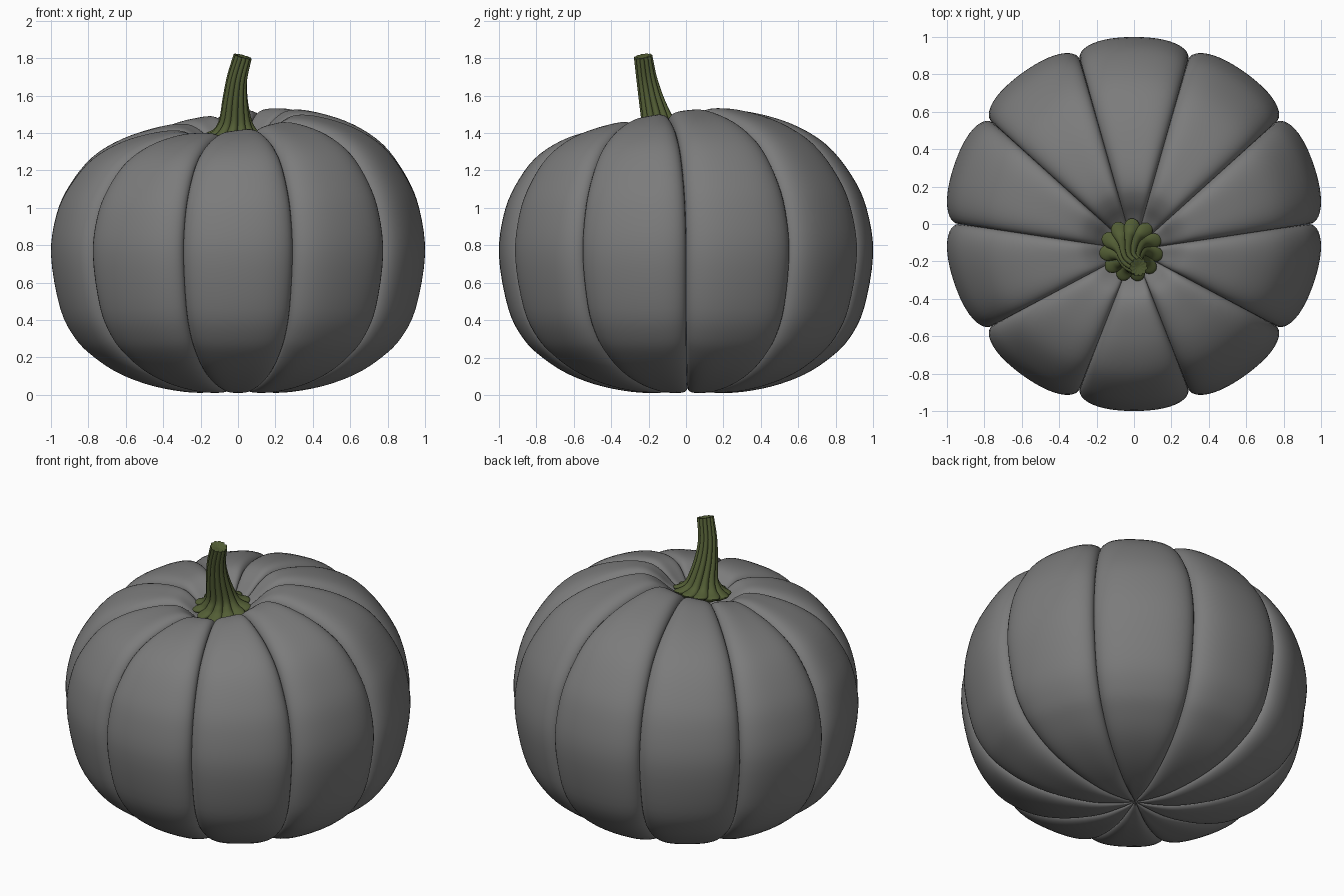
import bpy, bmesh, math
from mathutils import Vector

cube = bpy.data.objects.get("Cube")
if cube:
    bpy.data.objects.remove(cube, do_unlink=True)


def material(name, color):
    mat = bpy.data.materials.new(name)
    mat.use_nodes = True
    mat.diffuse_color = (*color, 1)
    mat.node_tree.nodes["Principled BSDF"].inputs["Base Color"].default_value = (*color, 1)
    return mat


def spline(points, steps):
    """Catmull-Rom curve through the points."""
    pts = [Vector(p) for p in points]
    pts = [2 * pts[0] - pts[1]] + pts + [2 * pts[-1] - pts[-2]]
    out = []
    for a, b, c, d in zip(pts, pts[1:], pts[2:], pts[3:]):
        for i in range(steps):
            t = i / steps
            out.append(0.5 * (2 * b + (c - a) * t + (2 * a - 5 * b + 4 * c - d) * t ** 2
                              + (3 * b - a - 3 * c + d) * t ** 3))
    return out + [pts[-2]]


def loft(name, rings, mat, sharp):
    """Skin a list of closed rings and cap both ends."""
    bm = bmesh.new()
    loops = [[bm.verts.new(p) for p in ring] for ring in rings]
    n = len(loops[0])
    for low, high in zip(loops, loops[1:]):
        for i in range(n):
            j = (i + 1) % n
            bm.faces.new((low[i], low[j], high[j], high[i]))
    bm.faces.new(loops[0][::-1])
    bm.faces.new(loops[-1])
    bmesh.ops.recalc_face_normals(bm, faces=bm.faces)
    mesh = bpy.data.meshes.new(name)
    bm.to_mesh(mesh)
    bm.free()
    mesh.materials.append(mat)
    obj = bpy.data.objects.new(name, mesh)
    bpy.context.collection.objects.link(obj)
    bpy.ops.object.select_all(action='DESELECT')
    obj.select_set(True)
    bpy.context.view_layer.objects.active = obj
    bpy.ops.object.shade_smooth_by_angle(angle=math.radians(sharp))
    return obj


skin = material("grey skin", (0.2, 0.2, 0.2))
green = material("stem green", (0.085, 0.11, 0.035))

# Ribbed body: radius and height from the bottom pole up into the stem hollow
LOBES, COLUMNS, MID = 10, 24, 0.75
profile = spline([(0.003, 0.04), (0.1, 0.02), (0.25, 0.012), (0.45, 0.045), (0.63, 0.11),
                  (0.77, 0.2), (0.87, 0.3), (0.95, 0.46), (1, 0.75), (0.97, 1), (0.9, 1.18),
                  (0.78, 1.35), (0.62, 1.46), (0.44, 1.52), (0.31, 1.53), (0.23, 1.49),
                  (0.16, 1.42), (0.09, 1.37), (0.003, 1.36)], 4)
rings = []
for r, z in profile:
    ring = []
    upper = z > MID
    depth = 0.075 if upper else 0.035 + 0.04 * min(1, r)
    for lobe in range(LOBES):
        for c in range(COLUMNS):
            # Columns crowd toward the creases, where each rib rolls under
            t = math.sin(math.pi * (c / COLUMNS - 0.5))
            a = math.tau * (lobe + 0.5 + t / 2) / LOBES
            pinch = 1 - depth * (1 - math.sqrt(max(0, 1 - abs(t) ** 4)))
            rise = 0.915 + 0.085 * math.cos(a - math.radians(50)) if upper else 1
            shift = -0.14 * (1 - r) if upper else 0.01 * (1 - r)
            ring.append((1.013 * r * pinch * math.cos(a), r * pinch * math.sin(a) + shift,
                         MID + (z - MID) * rise * pinch))
    rings.append(ring)
loft("pumpkin_body", rings, skin, 50)

# Fluted stem: leaning path with a knobbly flared foot and a slight twist
path = spline([(-0.015, -0.135, 1.355), (-0.015, -0.14, 1.385), (-0.015, -0.145, 1.415),
               (-0.015, -0.155, 1.47), (-0.015, -0.185, 1.58), (-0.005, -0.21, 1.69),
               (0.025, -0.23, 1.81)], 5)
radii = spline([(0.13, 0), (0.172, 0), (0.12, 0), (0.088, 0), (0.068, 0), (0.056, 0), (0.05, 0)], 5)
FLUTES, SIDES = 11, 110
rings = []
for i, p in enumerate(path):
    f = i / (len(path) - 1)
    tangent = (path[min(i + 1, len(path) - 1)] - path[max(i - 1, 0)]).normalized()
    side = Vector((0, 1, 0)).cross(tangent).normalized()
    front = tangent.cross(side)
    ring = []
    for k in range(SIDES):
        a = math.tau * k / SIDES
        bulge = 0.82 + 0.18 * abs(math.sin(FLUTES * a / 2)) ** 0.7
        w = a + 0.7 * f
        ring.append(p + radii[i].x * bulge * (side * math.cos(w) + front * math.sin(w)))
    rings.append(ring)
# Shallow dish in the cut end
rings.append([p.lerp(path[-1], 0.25) for p in rings[-1]])
rings.append([p.lerp(path[-1], 0.6) - tangent * 0.008 for p in rings[-1]])
loft("stem", rings, green, 40)
